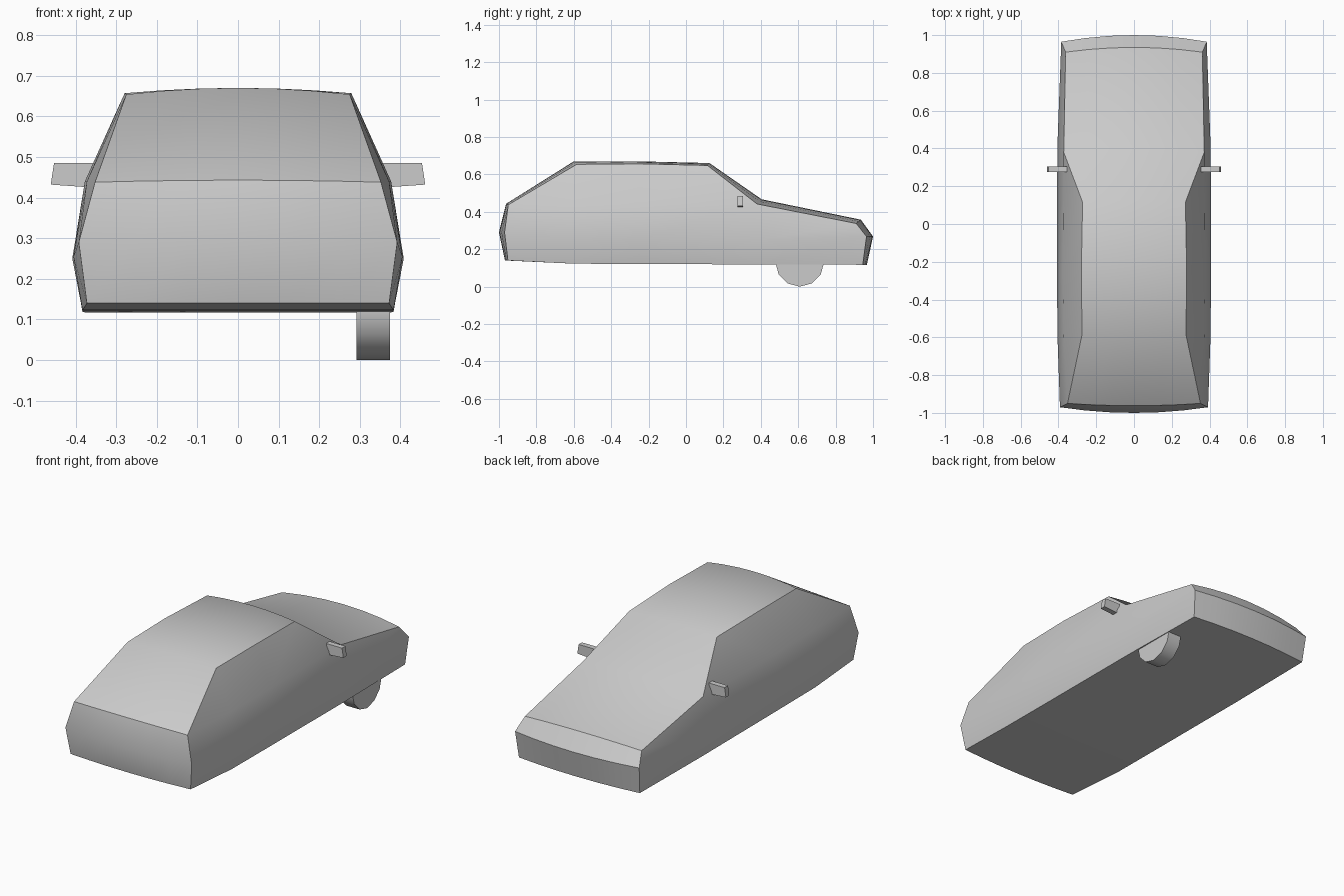
import bpy, bmesh, math
from mathutils import Matrix

if "Cube" in bpy.data.objects:
    bpy.data.objects.remove(bpy.data.objects["Cube"])


def finish(bm, name, angle):
    bmesh.ops.remove_doubles(bm, verts=bm.verts, dist=0.0005)
    bmesh.ops.recalc_face_normals(bm, faces=bm.faces)
    mesh = bpy.data.meshes.new(name)
    bm.to_mesh(mesh)
    bm.free()
    ob = bpy.data.objects.new(name, mesh)
    bpy.context.collection.objects.link(ob)
    bpy.ops.object.select_all(action='DESELECT')
    ob.select_set(True)
    bpy.context.view_layer.objects.active = ob
    bpy.ops.object.shade_smooth_by_angle(angle=math.radians(angle))
    return ob


# Body rows round the car: half width, edge y, centre y, edge z, centre z
ROWS = {
    "tail_low": (0.372, -0.952, -0.968, 0.14, 0.14),
    "tail_mid": (0.392, -0.97, -1.0, 0.29, 0.29),
    "tail_top": (0.352, -0.95, -0.962, 0.438, 0.443),
    "roof_back": (0.275, -0.585, -0.60, 0.654, 0.67),
    "roof_mid": (0.279, -0.25, -0.25, 0.657, 0.67),
    "roof_front": (0.272, 0.115, 0.125, 0.648, 0.661),
    "cowl": (0.372, 0.38, 0.405, 0.442, 0.467),
    "hood_front": (0.362, 0.91, 0.935, 0.338, 0.358),
    "nose_lip": (0.385, 0.965, 1.0, 0.268, 0.268),
    "nose_low": (0.375, 0.945, 0.967, 0.117, 0.117),
    "floor_cowl": (0.383, 0.40, 0.40, 0.119, 0.119),
    "floor_mid": (0.383, -0.25, -0.25, 0.121, 0.121),
    "floor_back": (0.383, -0.60, -0.60, 0.123, 0.123),
}
T = [-1, -0.67, -0.33, 0, 0.33, 0.67, 1]

bm = bmesh.new()
grid = {}
for name, (w, ye, yc, ze, zc) in ROWS.items():
    grid[name] = [bm.verts.new((w * t, ye + (yc - ye) * (1 - t * t),
                                ze + (zc - ze) * (1 - t * t))) for t in T]
names = list(ROWS)
for a, b in zip(names, names[1:] + names[:1]):
    for i in range(len(T) - 1):
        bm.faces.new((grid[a][i], grid[a][i + 1], grid[b][i + 1], grid[b][i]))

# Side panels and sloping side glass
for side, col in ((1, -1), (-1, 0)):
    e = {n: grid[n][col] for n in names}
    p = lambda x, y, z: bm.verts.new((side * x, y, z))
    waist = [e["tail_mid"], p(0.405, -0.60, 0.255), p(0.408, -0.25, 0.25),
             p(0.406, 0.40, 0.25), e["nose_lip"]]
    shoulder = [e["tail_top"], p(0.372, -0.60, 0.44), p(0.377, -0.25, 0.44),
                e["cowl"], e["hood_front"]]
    floor = [e[n] for n in ("tail_low", "floor_back", "floor_mid",
                            "floor_cowl", "nose_low")]
    for i in range(4):
        for lo, hi in ((floor, waist), (waist, shoulder)):
            bm.faces.new((lo[i], lo[i + 1], hi[i + 1], hi[i]))
    bm.faces.new((shoulder[0], shoulder[1], e["roof_back"]))
    bm.faces.new((shoulder[1], shoulder[2], e["roof_mid"], e["roof_back"]))
    bm.faces.new((shoulder[2], e["roof_front"], e["roof_mid"]))
    bm.faces.new((shoulder[2], e["cowl"], e["roof_front"]))
finish(bm, "car_body", 36)

# Door mirrors
PROFILE = [(0.355, 0.485), (0.453, 0.485), (0.461, 0.432), (0.36, 0.447 - 0.022)]
for side, label in ((1, "right"), (-1, "left")):
    bm = bmesh.new()
    rings = [[bm.verts.new((side * x, y, z)) for x, z in PROFILE] for y in (0.275, 0.305)]
    for r in rings:
        bm.faces.new(r)
    for i in range(4):
        j = (i + 1) % 4
        bm.faces.new((rings[0][i], rings[0][j], rings[1][j], rings[1][i]))
    finish(bm, label + "_mirror", 30)

# The single wheel under the right side
bm = bmesh.new()
bmesh.ops.create_cone(bm, cap_ends=True, segments=12, radius1=0.13, radius2=0.13, depth=0.083,
                      matrix=Matrix.Translation((0.333, 0.608, 0.13)) @ Matrix.Rotation(math.pi / 2, 4, 'Y'))
finish(bm, "wheel", 35)
